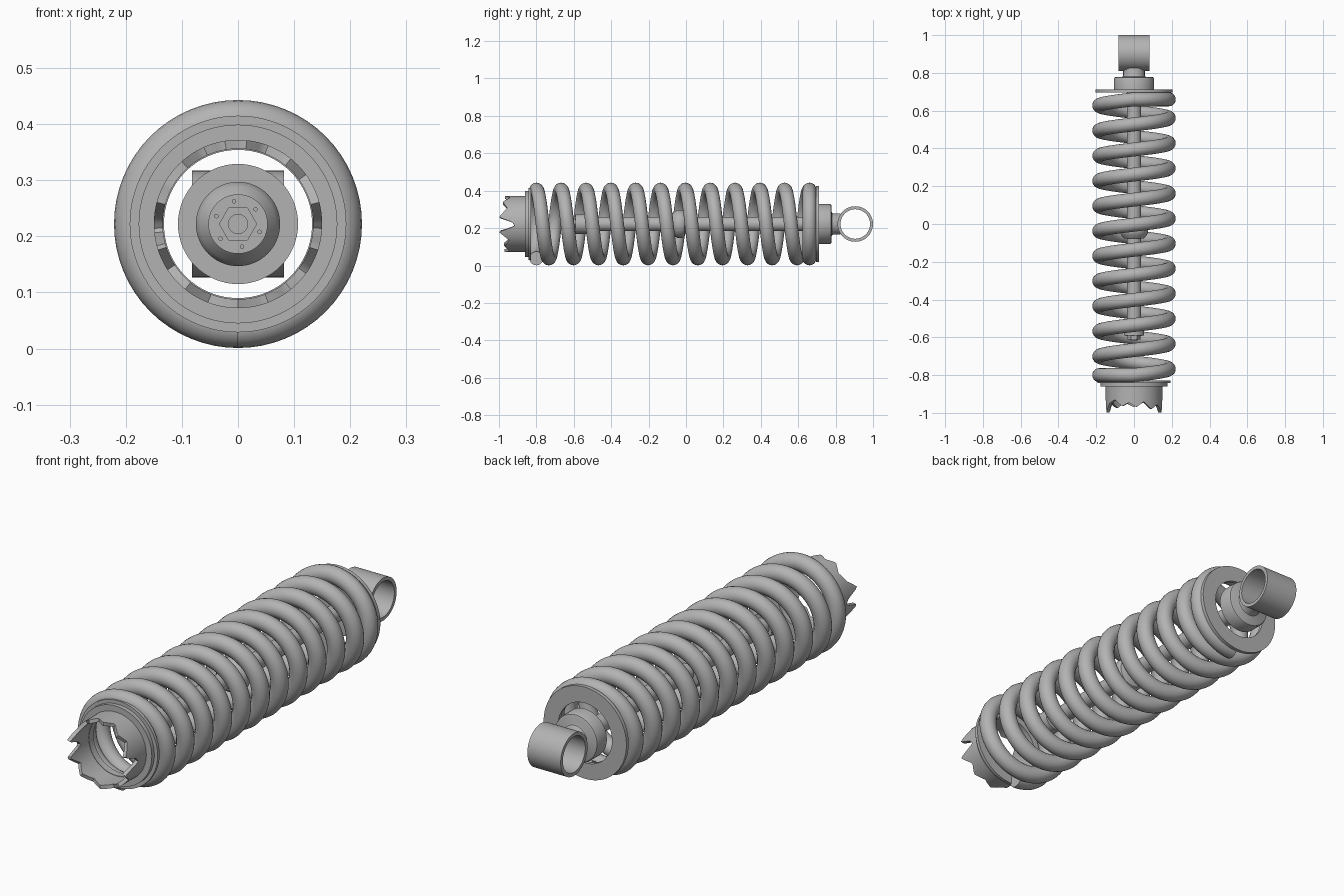
import bpy
import bmesh
from math import sin, cos, pi, radians
from mathutils import Vector

cube = bpy.data.objects.get("Cube")
if cube:
    bpy.data.objects.remove(cube)

AXIS_Z = 0.222

steel = bpy.data.materials.new("grey steel")
steel.use_nodes = True
steel.diffuse_color = (0.45, 0.45, 0.45, 1)
steel.node_tree.nodes["Principled BSDF"].inputs["Base Color"].default_value = (0.45, 0.45, 0.45, 1)


def finish(bm, name, location=(0, 0, AXIS_Z)):
    """Clean the mesh, link it and shade it."""
    bmesh.ops.remove_doubles(bm, verts=bm.verts, dist=1e-5)
    bmesh.ops.recalc_face_normals(bm, faces=bm.faces)
    mesh = bpy.data.meshes.new(name)
    bm.to_mesh(mesh)
    bm.free()
    mesh.materials.append(steel)
    obj = bpy.data.objects.new(name, mesh)
    obj.location = location
    bpy.context.collection.objects.link(obj)
    bpy.ops.object.select_all(action='DESELECT')
    obj.select_set(True)
    bpy.context.view_layer.objects.active = obj
    bpy.ops.object.shade_smooth_by_angle(angle=radians(35))
    return obj


def skin(bm, rings, loop):
    """Join neighbouring rings of points with faces, dropping collapsed ones."""
    rings = [[bm.verts.new(p) for p in ring] for ring in rings]
    size = len(rings[0])
    count = len(rings) if loop else len(rings) - 1
    for i in range(count):
        a, b = rings[i], rings[(i + 1) % len(rings)]
        for j in range(size):
            k = (j + 1) % size
            bm.faces.new((a[j], a[k], b[k], b[j]))
    return rings


def lathe(name, profile, segments=64, along_x=False, location=(0, 0, AXIS_Z)):
    """Revolve a closed (radius, position) profile about the y or x axis."""
    bm = bmesh.new()
    rings = []
    for i in range(segments):
        a = 2 * pi * i / segments
        if along_x:
            rings.append([(t, r * cos(a), r * sin(a)) for r, t in profile])
        else:
            rings.append([(r * cos(a), t, r * sin(a)) for r, t in profile])
    skin(bm, rings, True)
    bmesh.ops.dissolve_degenerate(bm, dist=1e-5, edges=bm.edges)
    return finish(bm, name, location)


def rod(name, radius, start, end, segments=48, location=(0, 0, AXIS_Z)):
    return lathe(name, [(0, start), (radius, start), (radius, end), (0, end)],
                 segments, location=location)


# Coil spring: flat half turns at both ends, even pitch between
COIL_R, WIRE_R = 0.184, 0.037
START, END, TURNS, STEPS, SIDES = -0.80, 0.66, 11, 64, 20
bm = bmesh.new()
rings = []
for i in range(-STEPS // 2, TURNS * STEPS + STEPS // 2 + 1):
    a = pi / 2 - 2 * pi * i / STEPS
    t = min(max(i / (TURNS * STEPS), 0), 1)
    out = Vector((cos(a), 0, sin(a)))
    centre = out * COIL_R + Vector((0, START + (END - START) * t, 0))
    rings.append([centre + WIRE_R * (cos(b) * out + sin(b) * Vector((0, 1, 0)))
                  for b in (2 * pi * j / SIDES for j in range(SIDES))])
rings = skin(bm, rings, False)
bm.faces.new(rings[0])
bm.faces.new(rings[-1])
finish(bm, "coil_spring")

# Stepped spring seat at the front
lathe("front_spring_seat", [(0.132, -0.86), (0.177, -0.86), (0.177, -0.842),
                            (0.193, -0.842), (0.193, -0.828), (0.132, -0.828)], 96)

# Broken tube with a ragged front rim: (degrees, rim position)
RAGGED = [(-4, -0.915), (4, -0.93), (14, -1.0), (35, -0.955), (52, -0.98),
          (70, -0.94), (85, -0.97), (100, -0.945), (115, -0.965), (132, -0.93),
          (150, -0.95), (166, -1.0), (176, -0.93), (185, -0.915), (196, -1.0),
          (213, -0.945), (230, -0.975), (250, -0.945), (270, -0.97),
          (290, -0.945), (308, -0.97), (325, -0.945), (343, -1.0), (356, -0.915)]


def rim(deg):
    for (a0, y0), (a1, y1) in zip(RAGGED, RAGGED[1:]):
        if a0 <= deg <= a1:
            return y0 + (y1 - y0) * (deg - a0) / (a1 - a0)
    return RAGGED[0][1]


bm = bmesh.new()
rings = []
for i in range(120):
    deg = 3 * i
    c, s, y = cos(radians(deg)), sin(radians(deg)), rim(deg)
    rings.append([(r * c, t, r * s) for r, t in
                  ((0.134, y), (0.15, y), (0.15, -0.85), (0.134, -0.85))])
skin(bm, rings, True)
finish(bm, "broken_tube")

# Damper rod with piston, hex nut and small bolts
rod("damper_rod", 0.038, -0.54, 0.72)
rod("piston", 0.053, -0.59, -0.53)
rod("piston_nut", 0.034, -0.612, -0.585, 6)
rod("rod_tip", 0.018, -0.617, -0.6, 24)
for i in range(6):
    a = radians(100 + 60 * i)
    rod("piston_bolt_%d" % (i + 1), 0.004, -0.594, -0.58, 12,
        (0.041 * cos(a), 0, AXIS_Z + 0.041 * sin(a)))

# Bump stop on the rod
lathe("bump_stop", [(0.03, -0.078), (0.052, -0.078), (0.067, -0.06), (0.075, -0.045),
                    (0.075, -0.02), (0.067, -0.008), (0.045, 0), (0.03, 0)])

# Rear spring plate, end cap with neck, and mounting eye
lathe("rear_spring_plate", [(0.133, 0.695), (0.204, 0.695), (0.204, 0.711), (0.133, 0.711)], 96)
lathe("end_cap", [(0, 0.71), (0.107, 0.71), (0.107, 0.768), (0.104, 0.775),
                  (0.098, 0.778), (0.066, 0.778), (0.06, 0.781), (0.057, 0.787),
                  (0.057, 0.825), (0, 0.825)])
lathe("mounting_eye", [(0.079, -0.082), (0.095, -0.082), (0.095, 0.082), (0.079, 0.082)],
      64, True, (0, 0.905, AXIS_Z))
